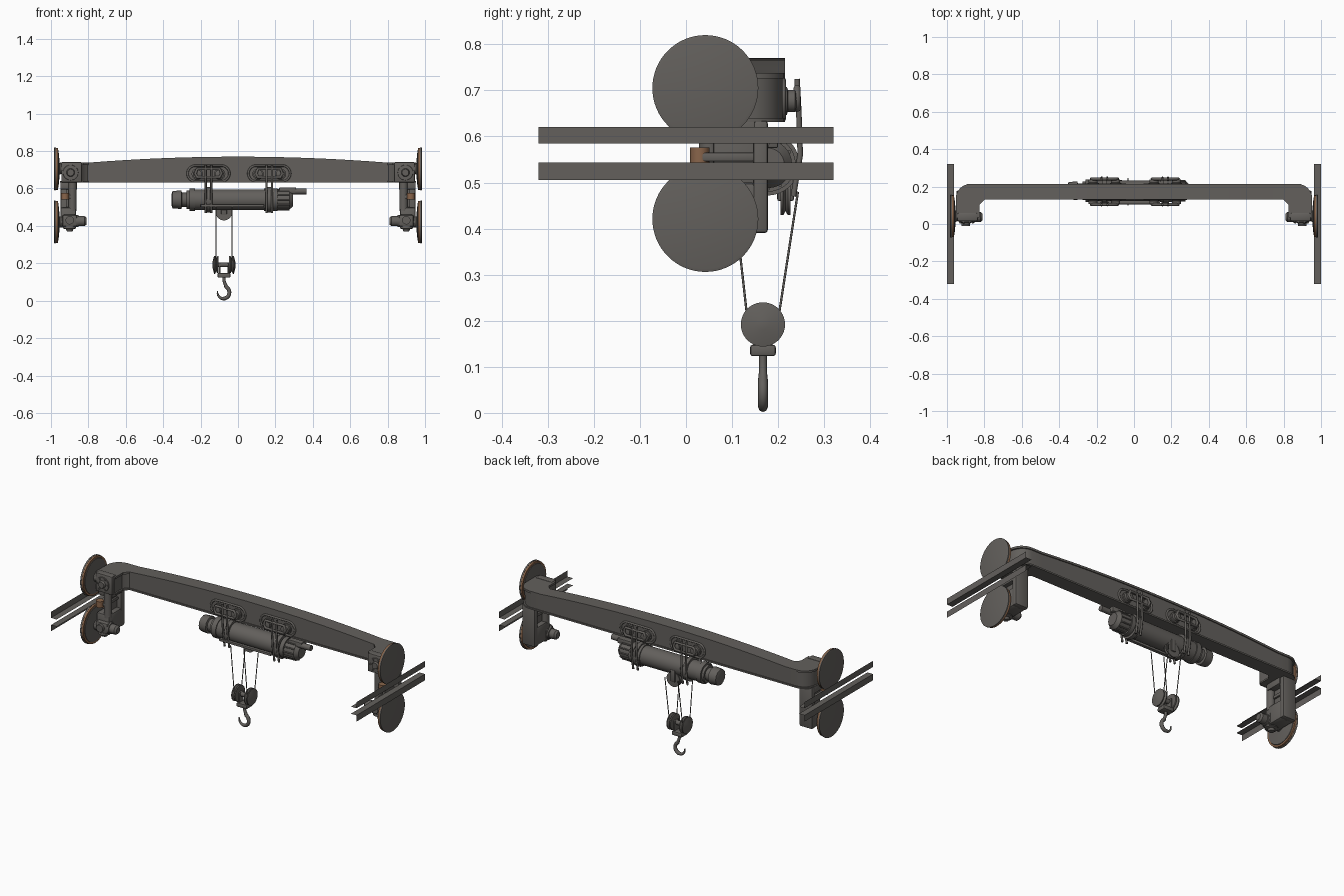
import bpy, bmesh
from math import sin, cos, pi, radians
from mathutils import Vector

if "Cube" in bpy.data.objects:
    bpy.data.objects.remove(bpy.data.objects["Cube"])


def material(name, rgb):
    m = bpy.data.materials.new(name)
    m.use_nodes = True
    m.diffuse_color = (*rgb, 1)
    m.node_tree.nodes["Principled BSDF"].inputs["Base Color"].default_value = (*rgb, 1)
    return m


STEEL = material("dark_steel", (0.125, 0.117, 0.108))
RUST = material("worn_brown", (0.25, 0.13, 0.07))


def finish(name, bm, mat=STEEL, smooth=True):
    bmesh.ops.recalc_face_normals(bm, faces=bm.faces)
    me = bpy.data.meshes.new(name)
    bm.to_mesh(me)
    bm.free()
    me.materials.append(mat)
    ob = bpy.data.objects.new(name, me)
    bpy.context.collection.objects.link(ob)
    if smooth:
        bpy.ops.object.select_all(action='DESELECT')
        ob.select_set(True)
        bpy.context.view_layer.objects.active = ob
        bpy.ops.object.shade_smooth_by_angle(angle=radians(35))
    return ob


def box(name, a, b, bevel=0.004):
    bm = bmesh.new()
    bmesh.ops.create_cube(bm, size=1)
    for v in bm.verts:
        v.co = Vector([(a[i] + b[i]) / 2 + v.co[i] * (b[i] - a[i]) for i in range(3)])
    if bevel:
        bmesh.ops.bevel(bm, geom=bm.edges[:], offset=bevel, segments=2, affect='EDGES', profile=0.5)
    return finish(name, bm)


def lathe(name, origin, axis, profile, mat=STEEL, n=32):
    """Revolve (distance along axis, radius) pairs around an axis."""
    bm = bmesh.new()
    turn = Vector((0, 0, 1)).rotation_difference(Vector(axis))
    rings = [[bm.verts.new(Vector(origin) + turn @ Vector((r * cos(2 * pi * i / n), r * sin(2 * pi * i / n), d)))
              for i in range(n)] for d, r in profile]
    for p, q in zip(rings, rings[1:]):
        for i in range(n):
            bm.faces.new((p[i], p[i - 1], q[i - 1], q[i]))
    bm.faces.new(rings[0])
    bm.faces.new(rings[-1])
    return finish(name, bm, mat)


def cyl(name, a, b, r, mat=STEEL, n=24):
    d = Vector(b) - Vector(a)
    return lathe(name, a, d.normalized(), [(0, r), (d.length, r)], mat, n)


def tube(name, pts, r, closed=False, kind='POLY', taper=None):
    cu = bpy.data.curves.new(name, 'CURVE')
    cu.dimensions = '3D'
    cu.bevel_depth, cu.bevel_resolution = r, 2
    cu.use_fill_caps = True
    sp = cu.splines.new(kind)
    sp.points.add(len(pts) - 1)
    for i, p in enumerate(pts):
        sp.points[i].co = (*p, 1)
        sp.points[i].radius = taper[i] if taper else 1
    sp.use_cyclic_u = closed
    if kind == 'NURBS':
        sp.use_endpoint_u, sp.order_u = True, 3
    ob = bpy.data.objects.new(name, cu)
    cu.materials.append(STEEL)
    bpy.context.collection.objects.link(ob)
    return ob


# Bridge beam: arched box girder whose ends bend forward
half = [((x / 10, 0.13), (x / 10, 0.215)) for x in range(9)]
for i in range(7):
    t = pi / 2 * (1 - i / 6)
    half.append(((0.80 + 0.025 * i / 6, 0.13 - 0.025 * i / 6), (0.873 + 0.08 * cos(t), 0.135 + 0.08 * sin(t))))
half.append(((0.825, 0.035), (0.953, 0.035)))
stations = [((-a[0], a[1]), (-b[0], b[1])) for a, b in reversed(half[1:])] + half


def girder(name, inset, low, high):
    bm = bmesh.new()
    rows = []
    for a, b in stations:
        a, b = Vector(a), Vector(b)
        a, b = a.lerp(b, inset), b.lerp(a, inset)
        top = 0.77 - 0.032 * min(1, abs((a.x + b.x) / 1.6)) ** 2
        rows.append([bm.verts.new((p.x, p.y, f(top))) for p, f in ((a, low), (b, low), (b, high), (a, high))])
    for p, q in zip(rows, rows[1:]):
        for i in range(4):
            bm.faces.new((p[i - 1], p[i], q[i], q[i - 1]))
    bm.faces.new(rows[0])
    bm.faces.new(rows[-1])
    return finish(name, bm)


girder("beam_web", 0.07, lambda t: 0.635, lambda t: t - 0.005)
girder("beam_top_flange", 0, lambda t: t - 0.012, lambda t: t)
girder("beam_bottom_flange", 0, lambda t: 0.631, lambda t: 0.64)

# Rails, wheels and drive carriages at both ends
for s, side in ((1, "left"), (-1, "right")):
    def X(x0, x1):
        return sorted((s * x0, s * x1))

    def sbox(name, x, y, z, bevel=0.004):
        x = X(*x)
        box(side + "_" + name, (x[0], y[0], z[0]), (x[1], y[1], z[1]), bevel)

    for level, z0, z1 in (("upper", 0.585, 0.621), ("lower", 0.543, 0.506)):
        bm = bmesh.new()
        section = [(0.963, z0), (0.9995, z0), (0.9995, z1)]
        rows = [[bm.verts.new((s * x, y, z)) for x, z in section] for y in (-0.32, 0.32)]
        for i in range(2):
            bm.faces.new((rows[0][i], rows[0][i + 1], rows[1][i + 1], rows[1][i]))
        finish(f"{side}_{level}_rail", bm, smooth=False)
    for level, z in (("upper", 0.705), ("lower", 0.421)):
        lathe(f"{side}_{level}_wheel_disc", (s * 0.974, 0.042, z), (s, 0, 0),
              [(0, 0.113), (0.003, 0.115), (0.008, 0.115), (0.01, 0.108)], n=64)
        lathe(f"{side}_{level}_wheel_tread", (s * 0.963, 0.042, z), (s, 0, 0),
              [(0, 0.109), (0.0005, 0.112), (0.011, 0.112)], RUST, 64)
        lathe(f"{side}_{level}_wheel_hub", (s * 0.935, 0.042, z), (s, 0, 0),
              [(0, 0.025), (0.018, 0.03), (0.025, 0.1), (0.029, 0.102)], n=48)

    # Upper bearing block with its bolted cap
    sbox("bearing_block", (0.835, 0.945), (0.015, 0.06), (0.632, 0.742), 0.008)
    lathe(side + "_bearing_cap", (s * 0.895, 0.018, 0.685), (0, -1, 0),
          [(0, 0.042), (0.008, 0.04), (0.009, 0.022), (0.02, 0.018)])
    for i in range(6):
        a = i * pi / 3
        x, z = s * 0.895 + 0.033 * cos(a), 0.685 + 0.033 * sin(a)
        cyl(side + "_cap_bolt", (x, 0.015, z), (x, 0.004, z), 0.005, n=6)

    # Hanging leg, brackets and side guide roller
    sbox("leg_plate", (0.865, 0.95), (0.145, 0.178), (0.39, 0.635), 0.008)
    sbox("leg_web", (0.895, 0.92), (0.06, 0.15), (0.45, 0.635))
    sbox("upper_leg_collar", (0.86, 0.95), (0.05, 0.15), (0.595, 0.635))
    sbox("lower_arm", (0.865, 0.95), (0.03, 0.155), (0.39, 0.5), 0.012)
    sbox("roller_arm", (0.885, 0.945), (0.03, 0.155), (0.546, 0.565))
    cyl(side + "_guide_roller", (s * 0.925, 0.03, 0.54), (s * 0.925, 0.03, 0.576), 0.021, RUST)
    cyl(side + "_column_pipe", (s * 0.885, 0.05, 0.48), (s * 0.885, 0.05, 0.64), 0.022)

    # Travel gearbox and motor
    sbox("gearbox", (0.86, 0.94), (0.005, 0.075), (0.395, 0.46), 0.012)
    lathe(side + "_travel_motor", (s * 0.865, 0.038, 0.425), (-s, 0, 0),
          [(0, 0.032), (0.012, 0.032), (0.013, 0.027), (0.045, 0.027), (0.055, 0.018)])
    lathe(side + "_gearbox_cover", (s * 0.9, 0.038, 0.4), (0, 0, -1),
          [(0, 0.035), (0.014, 0.035), (0.018, 0.02), (0.03, 0.015)])
    cyl(side + "_drive_shaft_cap", (s * 0.9, 0.01, 0.43), (s * 0.9, -0.01, 0.43), 0.022)

# Hoist drum, gearbox and motor along one axis
DY, DZ = 0.178, 0.54
lathe("hoist_drum", (-0.26, DY, DZ), (1, 0, 0),
      [(0, 0.06), (0.03, 0.06), (0.03, 0.055), (0.4, 0.055), (0.4, 0.06), (0.43, 0.06)], n=40)
lathe("hoist_gearbox", (-0.255, DY, DZ), (-1, 0, 0),
      [(0, 0.05), (0.02, 0.05), (0.02, 0.038), (0.045, 0.038), (0.048, 0.05), (0.095, 0.046), (0.1, 0.03)], n=12)
lathe("hoist_motor", (0.165, DY, DZ), (1, 0, 0),
      [(0, 0.045), (0.02, 0.045), (0.02, 0.06), (0.045, 0.06), (0.045, 0.052), (0.11, 0.052), (0.13, 0.035)])
for i in range(12):
    a = i * pi / 6
    y, z = DY + 0.053 * cos(a), DZ + 0.053 * sin(a)
    tube("motor_fin", [(0.212, y, z), (0.275, y, z)], 0.004)
cyl("cable_gland", (0.27, 0.165, 0.585), (0.365, 0.165, 0.585), 0.016)
box("terminal_box", (0.22, 0.15, 0.575), (0.31, 0.2, 0.605))
box("rope_guide", (-0.2, 0.105, 0.5), (0.14, 0.125, 0.515))

# Trolleys: oval rims, wheels and straps on each face of the beam
for cx in (-0.158, 0.167):
    for y, d in ((0.134, -1), (0.211, 1)):
        rim = []
        for i in range(32):
            a = 2 * pi * i / 32
            rim.append((cx + (0.07 if cos(a) > 0 else -0.07) + 0.042 * cos(a), y, 0.68 + 0.042 * sin(a)))
        tube("trolley_rim", rim, 0.006, True)
        for dx in (-0.06, 0.06):
            lathe("trolley_wheel", (cx + dx, y, 0.677), (0, d, 0),
                  [(0, 0.03), (0.008, 0.03), (0.01, 0.024), (0.026, 0.024), (0.03, 0.012)])
        y2 = y + 0.03 * d
        tube("trolley_loop", [(cx - 0.07, y2, 0.68), (cx - 0.06, y2, 0.705), (cx + 0.06, y2, 0.705),
                              (cx + 0.07, y2, 0.68), (cx + 0.06, y2, 0.66), (cx - 0.06, y2, 0.66)], 0.008, True)
        for dx in (-0.015, 0.015):
            tube("hanger_strap", [(cx + dx, y2, 0.725), (cx + dx, y2 + 0.004 * d, 0.65),
                                  (cx + dx, DY + d * 0.07, 0.56), (cx + dx, DY + d * 0.055, 0.47)], 0.006)
    lathe("drum_clamp", (cx - 0.012, DY, DZ), (1, 0, 0), [(0, 0.068), (0.024, 0.068)], n=40)

# Return pulley below the drum
lathe("return_pulley", (-0.075, 0.205, 0.472), (0, 1, 0),
      [(0, 0.043), (0.006, 0.043), (0.011, 0.034), (0.016, 0.043), (0.022, 0.043)])
box("pulley_bracket", (-0.09, 0.198, 0.46), (-0.06, 0.234, 0.53))

# Lifting ropes
HX, HY, HZ = -0.075, 0.167, 0.192
for x in (HX - 0.043, HX + 0.043):
    tube("front_rope", [(x, 0.1, 0.5), (x, HY - 0.035, 0.215)], 0.0025)
    tube("back_rope", [(x, 0.243, 0.48), (x, HY + 0.035, 0.215)], 0.0025)

# Hook block with twin sheaves
for s in (1, -1):
    lathe("block_sheave", (HX + s * 0.028, HY, HZ), (s, 0, 0),
          [(0, 0.046), (0.006, 0.048), (0.013, 0.036), (0.02, 0.048), (0.025, 0.048), (0.034, 0.012)], n=40)
    box("block_cheek", (HX + s * 0.022 - 0.004, HY - 0.02, 0.135), (HX + s * 0.022 + 0.004, HY + 0.02, 0.205), 0.002)
cyl("block_axle", (HX - 0.06, HY, HZ), (HX + 0.06, HY, HZ), 0.013)
box("block_crosshead", (HX - 0.034, HY - 0.028, 0.123), (HX + 0.034, HY + 0.028, 0.148), 0.006)

# Hook: shank running into a tapered open curve
path = [(0, 0.135), (0, 0.108), (0.006, 0.09)]
width = [0.9, 0.9, 0.9]
for i in range(14):
    a = radians(62 - i * 19.5)
    path.append((-0.003 + 0.032 * cos(a), 0.044 + 0.033 * sin(a)))
    width.append(1.1 if i < 8 else 1.1 - (i - 7) * 0.13)
tube("lifting_hook", [(HX + x, HY, z) for x, z in path], 0.0095, taper=width)
